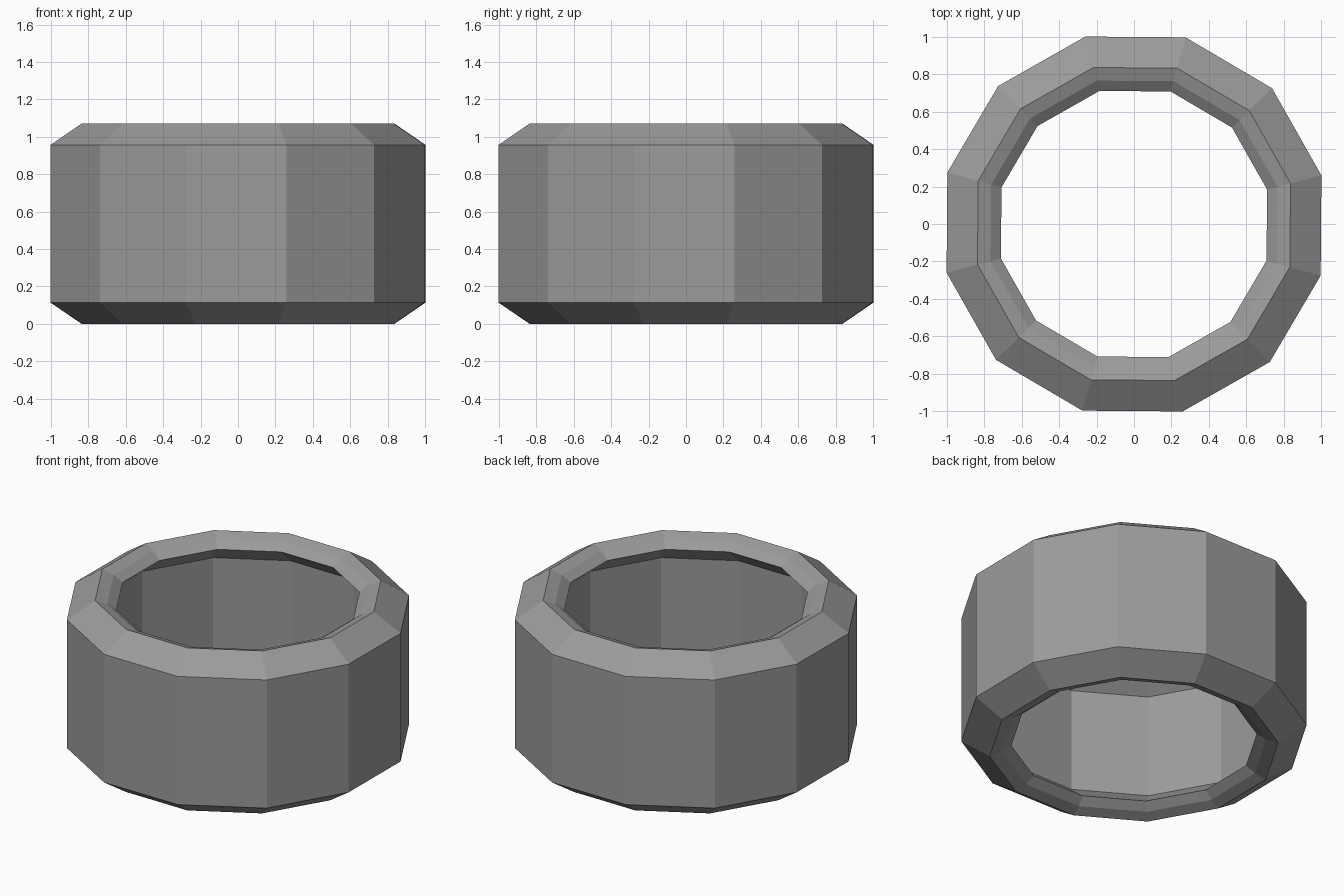
import bpy, bmesh, math

if "Cube" in bpy.data.objects:
    bpy.data.objects.remove(bpy.data.objects["Cube"])

SIDES = 12
HEIGHT = 1.07
TURN = math.radians(-15.45)

# Upper half of the hollow cross-section: (face distance from axis, z)
upper = [(1.0, 0.957), (0.835, 1.07), (0.765, 1.045), (0.71, 1.003), (0.864, 0.875)]
profile = upper + [(r, HEIGHT - z) for r, z in reversed(upper)]

# Revolve the closed profile into a faceted ring
verts, faces = [], []
n = len(profile)
for i in range(SIDES):
    a = TURN + 2 * math.pi * i / SIDES
    for d, z in profile:
        r = d / math.cos(math.pi / SIDES)
        verts.append((r * math.cos(a), r * math.sin(a), z))
    k = (i + 1) % SIDES
    for j in range(n):
        m = (j + 1) % n
        faces.append((i * n + j, i * n + m, k * n + m, k * n + j))

mesh = bpy.data.meshes.new("tyre")
mesh.from_pydata(verts, [], faces)
tyre = bpy.data.objects.new("tyre", mesh)
bpy.context.collection.objects.link(tyre)

# Consistent outward normals
bm = bmesh.new()
bm.from_mesh(mesh)
bmesh.ops.recalc_face_normals(bm, faces=bm.faces)
bm.to_mesh(mesh)
bm.free()

# Dark rubber grey
rubber = bpy.data.materials.new("rubber")
rubber.diffuse_color = (0.33, 0.33, 0.33, 1)
rubber.use_nodes = True
rubber.node_tree.nodes["Principled BSDF"].inputs["Base Color"].default_value = rubber.diffuse_color
mesh.materials.append(rubber)
